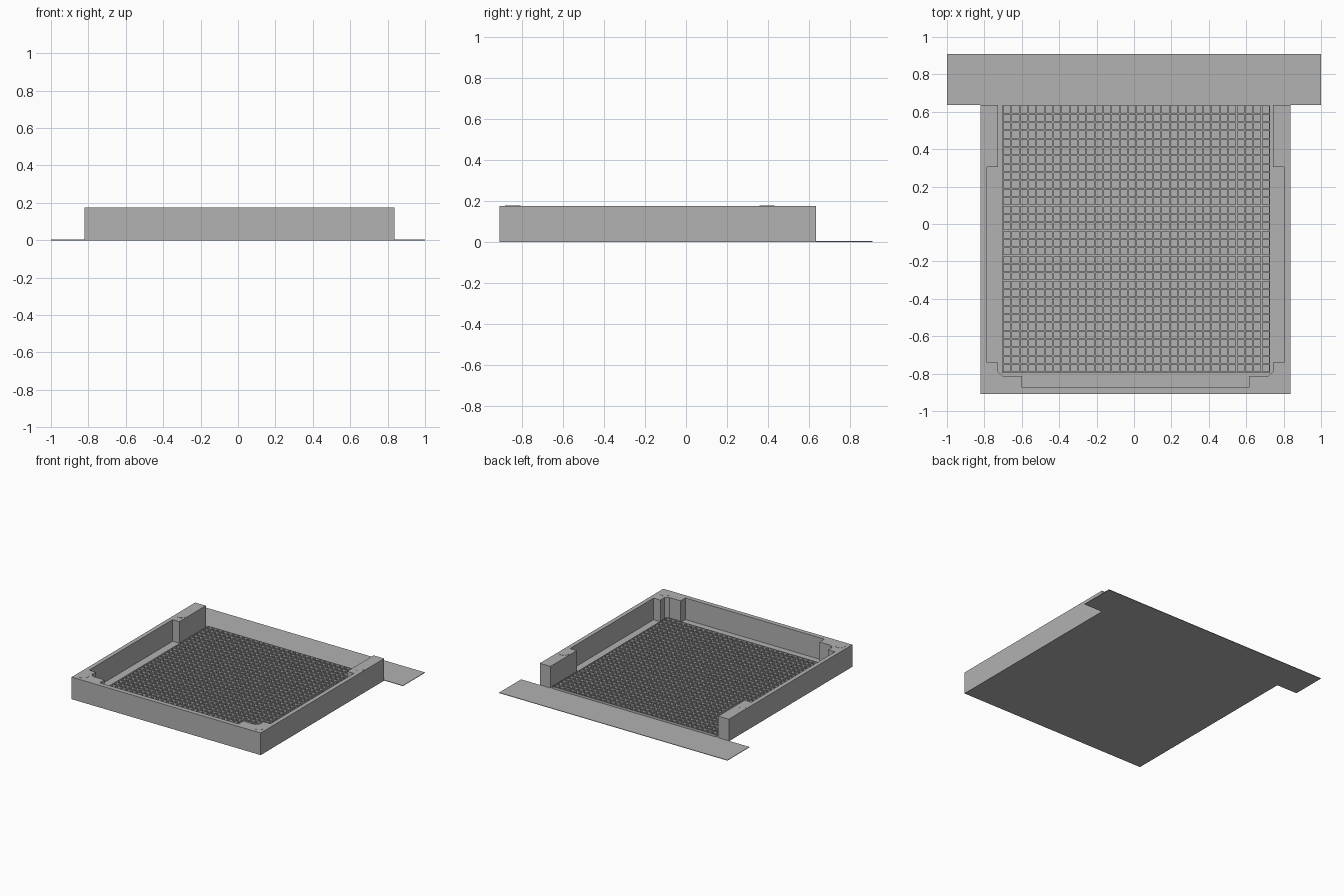
import bpy
import bmesh
import math

if "Cube" in bpy.data.objects:
    bpy.data.objects.remove(bpy.data.objects["Cube"])

CX = 0.008            # mirror axis of the tray
BASE, TOP = 0.004, 0.175

grey = bpy.data.materials.new("plain grey")
grey.diffuse_color = (0.445, 0.445, 0.445, 1)
grey.use_nodes = True
grey.node_tree.nodes["Principled BSDF"].inputs["Base Color"].default_value = grey.diffuse_color


def finish(name, bm):
    bmesh.ops.recalc_face_normals(bm, faces=bm.faces)
    mesh = bpy.data.meshes.new(name)
    bm.to_mesh(mesh)
    bm.free()
    mesh.materials.append(grey)
    obj = bpy.data.objects.new(name, mesh)
    bpy.context.collection.objects.link(obj)
    return obj


def prism(name, outline, z0, z1):
    """Extrude a flat outline from z0 to z1."""
    bm = bmesh.new()
    face = bm.faces.new([bm.verts.new((x, y, z0)) for x, y in outline])
    top = bmesh.ops.extrude_face_region(bm, geom=[face])["geom"]
    for v in top:
        if isinstance(v, bmesh.types.BMVert):
            v.co.z = z1
    return finish(name, bm)


def mirrored(half):
    """Close a left-hand outline with its reflection about CX."""
    return half + [(2 * CX - x, y) for x, y in reversed(half)]


# Thin floor sheet with the wide tab along the back
prism("floor_sheet", [(-0.82, -0.91), (0.836, -0.91), (0.836, 0.635), (1, 0.635),
                      (1, 0.91), (-1, 0.91), (-1, 0.635), (-0.82, 0.635)], 0, BASE)

# U-shaped wall with thick blocks at the back ends and front corners
outer = [(-0.82, 0.635), (-0.82, -0.91)]
inner = [(-0.727, 0.635), (-0.727, 0.305), (-0.786, 0.305), (-0.786, -0.74),
         (-0.727, -0.74), (-0.727, -0.79), (-0.70, -0.813), (-0.60, -0.813),
         (-0.60, -0.873)]
prism("surrounding_wall", mirrored(outer) + list(reversed(mirrored(inner))), 0, TOP)

# Lattice of thin ribs: open square cells, 32 by 32
N, X0, Y0, SIZE = 32, -0.705, -0.797, 1.427
PITCH, RIB, HEIGHT = SIZE / N, 0.0085, 0.022
steps = [0.0]
for i in range(N):
    steps += [i * PITCH + RIB, (i + 1) * PITCH]
steps.append(SIZE + RIB / 2)
steps = [min(s, SIZE + RIB / 2) for s in steps]
bm = bmesh.new()
n = len(steps)
grid = [[bm.verts.new((X0 + x, Y0 + y, BASE)) for x in steps] for y in steps]
ribs = []
for j in range(n - 1):
    for i in range(n - 1):
        if i % 2 == 0 or j % 2 == 0:      # odd-odd squares stay open
            ribs.append(bm.faces.new((grid[j][i], grid[j][i + 1],
                                      grid[j + 1][i + 1], grid[j + 1][i])))
raised = bmesh.ops.extrude_face_region(bm, geom=ribs)["geom"]
for v in raised:
    if isinstance(v, bmesh.types.BMVert):
        v.co.z = HEIGHT
finish("cell_lattice", bm)

# Faint round pads on the wall corners
for name, x, y in (("back_pad", -0.774, 0.395), ("front_pad", -0.76, -0.845)):
    for side, px in (("left", x), ("right", 2 * CX - x)):
        ring = [(px + 0.037 * math.cos(a * math.tau / 24),
                 y + 0.037 * math.sin(a * math.tau / 24)) for a in range(24)]
        prism(side + "_" + name, ring, TOP - 0.002, TOP + 0.001)
